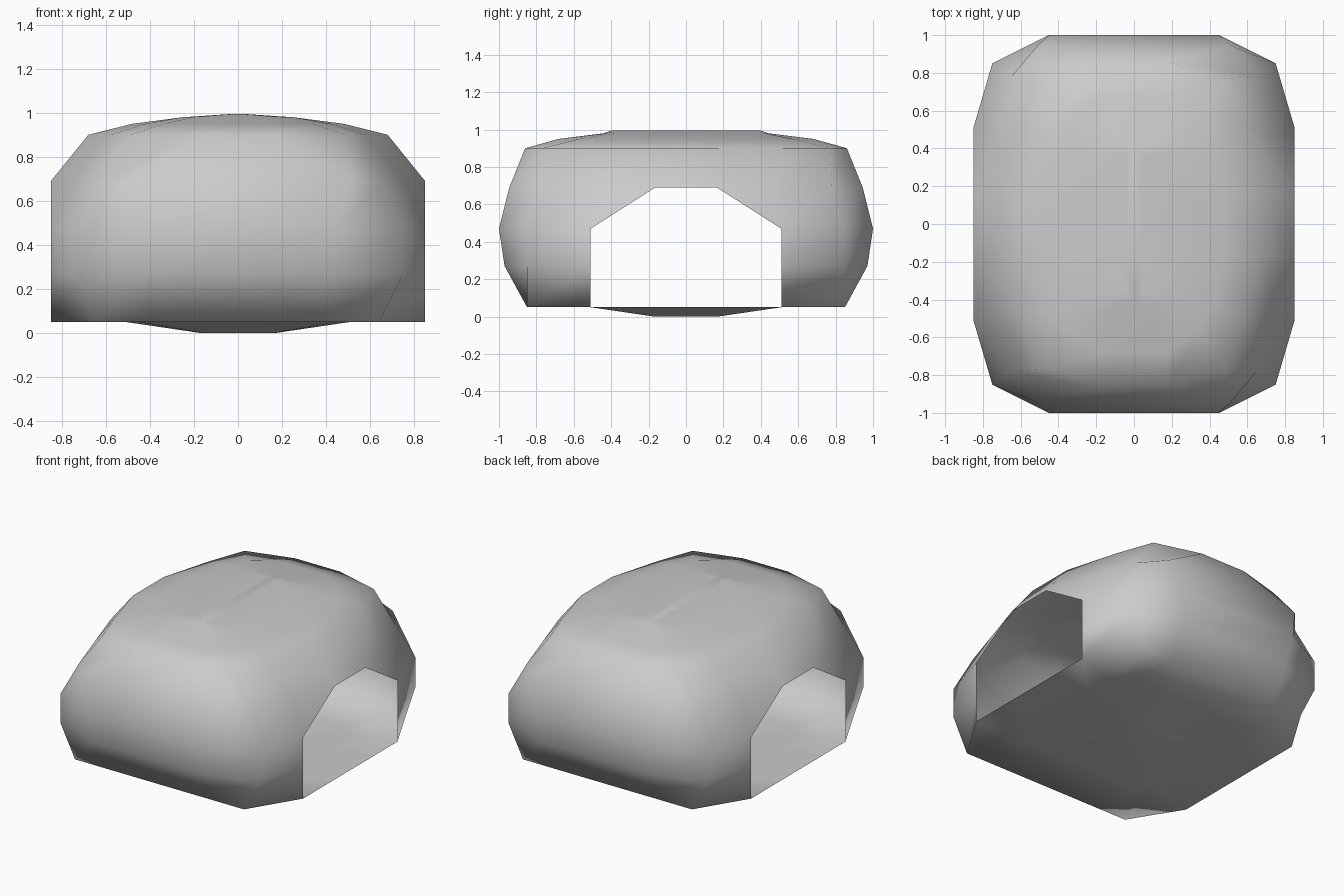
import bpy
import bmesh

cube = bpy.data.objects.get("Cube")
if cube:
    bpy.data.objects.remove(cube, do_unlink=True)

# One flat grey for the whole shell
grey = bpy.data.materials.new("grey_shell")
grey.use_nodes = True
colour = (0.6, 0.6, 0.6, 1)
grey.diffuse_color = colour
grey.node_tree.nodes["Principled BSDF"].inputs["Base Color"].default_value = colour

# Rings from floor centre, up the walls, to roof ridge:
# height, then one quadrant: side, side edge, corner, end
RINGS = [
    (0.00, [(.17, .06), (.17, .12), (.16, .17), (.06, .17)]),
    (0.05, [(.51, .165), (.51, .40), (.45, .51), (.17, .51)]),
    (0.05, [(.85, .165), (.85, .51), (.64, .85), (.41, .85)]),
    (0.27, [(.85, .165), (.85, .51), (.75, .85), (.41, .97)]),
    (0.47, [(.85, .165), (.85, .51), (.75, .85), (.45, 1.0)]),
    (0.69, [(.85, .165), (.75, .47), (.65, .78), (.51, .945)]),
    (0.90, [(.68, .165), (.58, .52), (.49, .77), (.17, .86)]),
    (0.95, [(.48, .165), (.42, .42), (.34, .57), (.17, .68)]),
    (0.98, [(.25, .165), (.25, .38), (.20, .42), (.10, .44)]),
    (0.994, [(.04, .165), (.04, .36), (.03, .39), (.01, .40)]),
]
WALL, ARCH = (2, 3), 4      # ring gaps cut by the straight and sloped doorway
MIDDLE = {15, 7}            # segments in the middle of each doorway
BESIDE = {0: 1, 14: 14, 6: 6, 8: 9}  # segment beside it: its jamb point


def full_ring(quad):
    """Mirror a quadrant into a closed ring."""
    back = quad[::-1]
    return (quad + [(-x, y) for x, y in back]
            + [(-x, -y) for x, y in quad] + [(x, -y) for x, y in back])


bm = bmesh.new()
rings = [[bm.verts.new((x, y, z)) for x, y in full_ring(q)] for z, q in RINGS]
count = len(rings[0])

# Skin between rings, leaving an arched doorway on both sides
for level, (low, high) in enumerate(zip(rings, rings[1:])):
    for k in range(count):
        n = (k + 1) % count
        if level in WALL and (k in MIDDLE or k in BESIDE):
            continue
        if level == ARCH and k in MIDDLE:
            continue
        if level == ARCH and k in BESIDE:
            bm.faces.new((low[BESIDE[k]], high[n], high[k]))
        else:
            bm.faces.new((low[k], low[n], high[n], high[k]))

# Floor centre and roof ridge
bm.faces.new(rings[0][::-1])
bm.faces.new(rings[-1])

bmesh.ops.delete(bm, geom=[v for v in bm.verts if not v.link_faces], context='VERTS')
bmesh.ops.recalc_face_normals(bm, faces=bm.faces)
for face in bm.faces:
    face.smooth = True

mesh = bpy.data.meshes.new("rounded_shell")
bm.to_mesh(mesh)
bm.free()
mesh.materials.append(grey)
shell = bpy.data.objects.new("rounded_shell", mesh)
bpy.context.collection.objects.link(shell)
